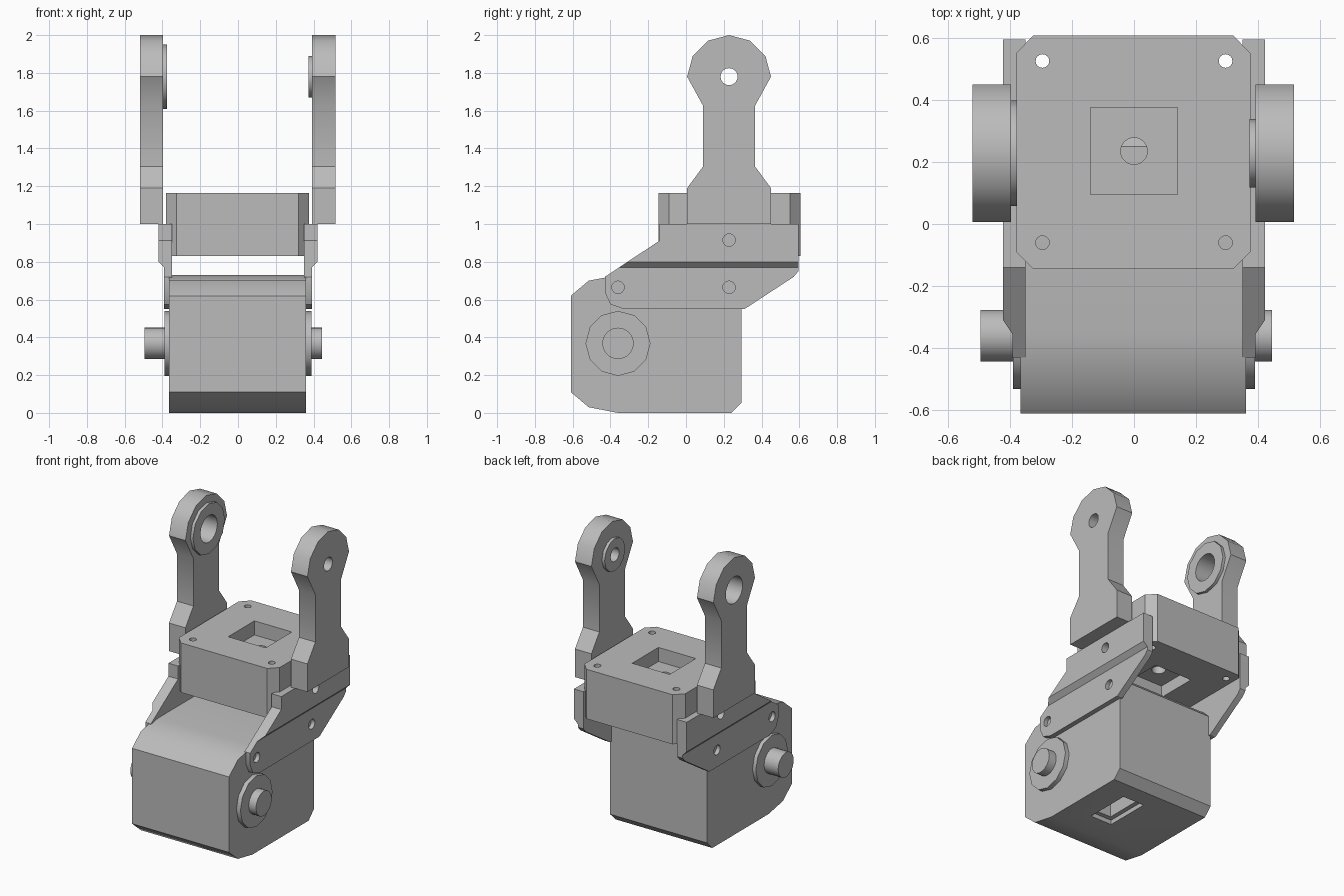
import bpy, bmesh, math

default = bpy.data.objects.get("Cube")
if default:
    bpy.data.objects.remove(default, do_unlink=True)

gray = bpy.data.materials.new("plain_gray")
gray.use_nodes = True
gray.diffuse_color = (0.5, 0.5, 0.5, 1)
gray.node_tree.nodes["Principled BSDF"].inputs["Base Color"].default_value = (0.5, 0.5, 0.5, 1)


def prism(name, axis, profile, a, b):
    """Extrude a flat profile along one axis from a to b."""
    place = {"x": lambda t, u, v: (t, u, v),
             "y": lambda t, u, v: (u, t, v),
             "z": lambda t, u, v: (u, v, t)}[axis]
    bm = bmesh.new()
    rings = [[bm.verts.new(place(t, u, v)) for u, v in profile] for t in (a, b)]
    n = len(profile)
    for ring in rings:
        bm.faces.new(ring)
    for i in range(n):
        j = (i + 1) % n
        bm.faces.new((rings[0][i], rings[0][j], rings[1][j], rings[1][i]))
    bmesh.ops.recalc_face_normals(bm, faces=bm.faces)
    mesh = bpy.data.meshes.new(name)
    bm.to_mesh(mesh)
    bm.free()
    mesh.materials.append(gray)
    obj = bpy.data.objects.new(name, mesh)
    bpy.context.collection.objects.link(obj)
    return obj


def circle(u, v, r, n=24):
    return [(u + r * math.cos(2 * math.pi * i / n),
             v + r * math.sin(2 * math.pi * i / n)) for i in range(n)]


def rect(u, v, w, h):
    return [(u - w / 2, v - h / 2), (u + w / 2, v - h / 2),
            (u + w / 2, v + h / 2), (u - w / 2, v + h / 2)]


def activate(obj):
    bpy.ops.object.select_all(action="DESELECT")
    obj.select_set(True)
    bpy.context.view_layer.objects.active = obj


def cut(obj, axis, profile, a, b):
    """Subtract a prism and discard the cutter."""
    cutter = prism("cutter", axis, profile, a, b)
    cutter.hide_render = True
    mod = obj.modifiers.new("cut", "BOOLEAN")
    mod.operation = "DIFFERENCE"
    mod.solver = "EXACT"
    mod.object = cutter
    activate(obj)
    bpy.ops.object.modifier_apply(modifier=mod.name)
    bpy.data.objects.remove(cutter, do_unlink=True)


parts = []

# Lower housing with a stepped pocket underneath
housing = prism("lower_housing", "x", [
    (-.61, .62), (-.61, .11), (-.515, .03), (-.36, 0), (.24, 0), (.295, .055),
    (.295, .685), (.25, .73), (-.355, .73), (-.515, .70)], -.365, .36)
cut(housing, "z", rect(.1, -.04, .16, .31), -.1, .03)
cut(housing, "z", rect(.1, -.04, .1, .25), -.1, .13)
parts.append(housing)

# Upper block with chamfered corners, pockets and screw holes
block = prism("upper_block", "z", [
    (-.325, -.145), (.32, -.145), (.375, -.09), (.375, .55),
    (.32, .607), (-.325, .607), (-.38, .55), (-.38, -.09)], .83, 1.165)
square = rect(0, .235, .28, .28)
cut(block, "z", square, 1.07, 1.3)
cut(block, "z", square, .7, .91)
cut(block, "z", circle(0, .235, .043), .7, 1.3)
for x in (-.295, .295):
    for y in (-.06, .525):
        cut(block, "z", circle(x, y, .022, 16), .7, 1.3)
parts.append(block)

plate_profile = [
    (-.43, .72), (-.14, .912), (-.14, 1.0), (.595, 1.0), (.595, .75), (.57, .72),
    (.31, .55), (-.33, .55), (-.40, .575), (-.43, .64)]

# Arm outline: foot, narrow neck and rounded eye
eye_y, eye_z = .228, 1.78
arm_profile = [(.45, 1.0), (.45, 1.19), (.365, 1.305), (.365, 1.625)]
arm_profile += [(eye_y + .222 * math.cos(math.radians(a)),
                 eye_z + .22 * math.sin(math.radians(a))) for a in range(0, 181, 30)]
arm_profile += [(.091, 1.625), (.091, 1.305), (.006, 1.19), (.006, 1.0)]

sides = [("left", 1, .515, .11, .045, .445), ("right", -1, .52, .17, .09, .495)]
for side, s, arm_x, boss_r, hole_r, shaft_x in sides:
    # Side plate, thinner below a slanted step
    plate = prism(side + "_side_plate", "x", plate_profile, s * .35, s * .422)
    cut(plate, "y", [(s * .392, .5), (s * .392, .77), (s * .424, .802),
                     (s * .5, .802), (s * .5, .5)], -1, 1)
    for y, z in ((-.36, .665), (.228, .665), (.228, .915)):
        cut(plate, "x", circle(y, z, .033, 16), s * .365, s * .5)
    parts.append(plate)

    # Pivot disc and shaft on the housing
    parts.append(prism(side + "_pivot_disc", "x", circle(-.36, .368, .172, 12),
                       s * .34, s * .39))
    parts.append(prism(side + "_pivot_shaft", "x", circle(-.36, .368, .083, 24),
                       s * .36, s * shaft_x))

    # Upright arm with inner collar and through hole
    inner = arm_x - .123
    arm = prism(side + "_arm", "x", arm_profile, s * inner, s * arm_x)
    collar = prism(side + "_arm_collar", "x", circle(eye_y, eye_z, boss_r, 12),
                   s * (inner - .02), s * inner)
    for obj in (arm, collar):
        cut(obj, "x", circle(eye_y, eye_z, hole_r), s * .2, s * .7)
        parts.append(obj)

# Soften shallow edges, keep hard ones sharp
for obj in parts:
    activate(obj)
    bpy.ops.object.shade_smooth_by_angle(angle=math.radians(33))
